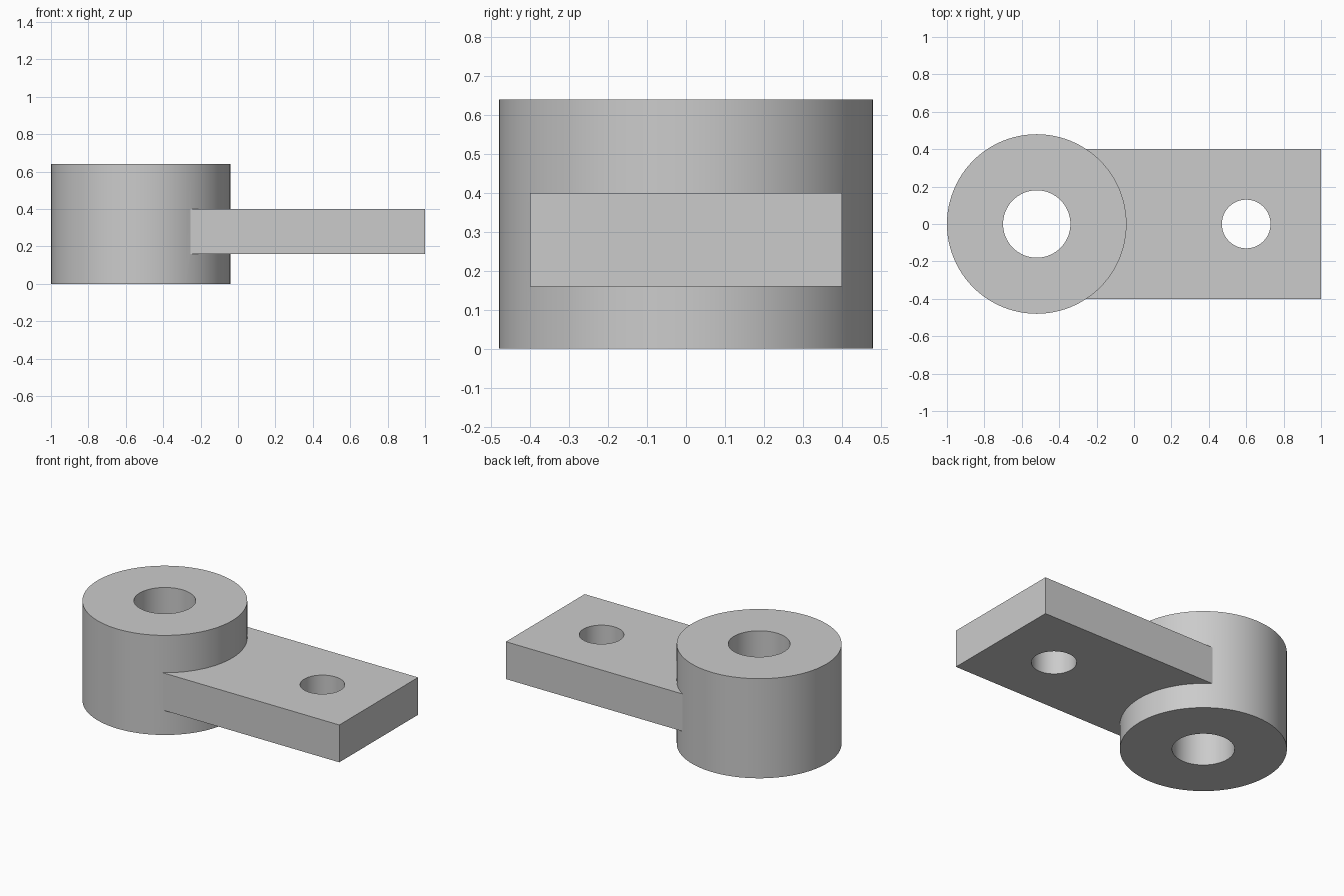
import bpy

SEGMENTS = 96

cube = bpy.data.objects.get("Cube")
if cube:
    bpy.data.objects.remove(cube, do_unlink=True)

# Single plain grey finish
grey = bpy.data.materials.new("plain_grey")
grey.use_nodes = True
colour = (0.6, 0.6, 0.6, 1)
grey.diffuse_color = colour
grey.node_tree.nodes["Principled BSDF"].inputs["Base Color"].default_value = colour


def cylinder(name, x, radius, bottom, top):
    bpy.ops.mesh.primitive_cylinder_add(vertices=SEGMENTS, radius=radius, depth=top - bottom,
                                        location=(x, 0, (bottom + top) / 2))
    obj = bpy.context.object
    obj.name = name
    obj.data.materials.append(grey)
    return obj


def box(name, x0, x1, half_width, bottom, top):
    bpy.ops.mesh.primitive_cube_add(size=1, location=((x0 + x1) / 2, 0, (bottom + top) / 2))
    obj = bpy.context.object
    obj.name = name
    obj.scale = (x1 - x0, half_width * 2, top - bottom)
    bpy.ops.object.transform_apply(location=False, rotation=False, scale=True)
    obj.data.materials.append(grey)
    return obj


def combine(target, tool, operation):
    mod = target.modifiers.new(tool.name, "BOOLEAN")
    mod.operation = operation
    mod.solver = "EXACT"
    mod.object = tool
    bpy.ops.object.select_all(action="DESELECT")
    target.select_set(True)
    bpy.context.view_layer.objects.active = target
    bpy.ops.object.modifier_apply(modifier=mod.name)
    bpy.data.objects.remove(tool, do_unlink=True)


# Round boss with a flat mounting tab growing out of its side
bracket = cylinder("bracket", -0.52, 0.48, 0, 0.64)
combine(bracket, box("mounting_tab", -0.3, 1, 0.4, 0.16, 0.4), "UNION")

# Through holes in the boss and the tab
combine(bracket, cylinder("boss_bore", -0.52, 0.18, -0.1, 0.8), "DIFFERENCE")
combine(bracket, cylinder("tab_hole", 0.6, 0.13, -0.1, 0.8), "DIFFERENCE")

# Smooth curved walls, crisp edges
bpy.ops.object.shade_smooth_by_angle(angle=0.5)
